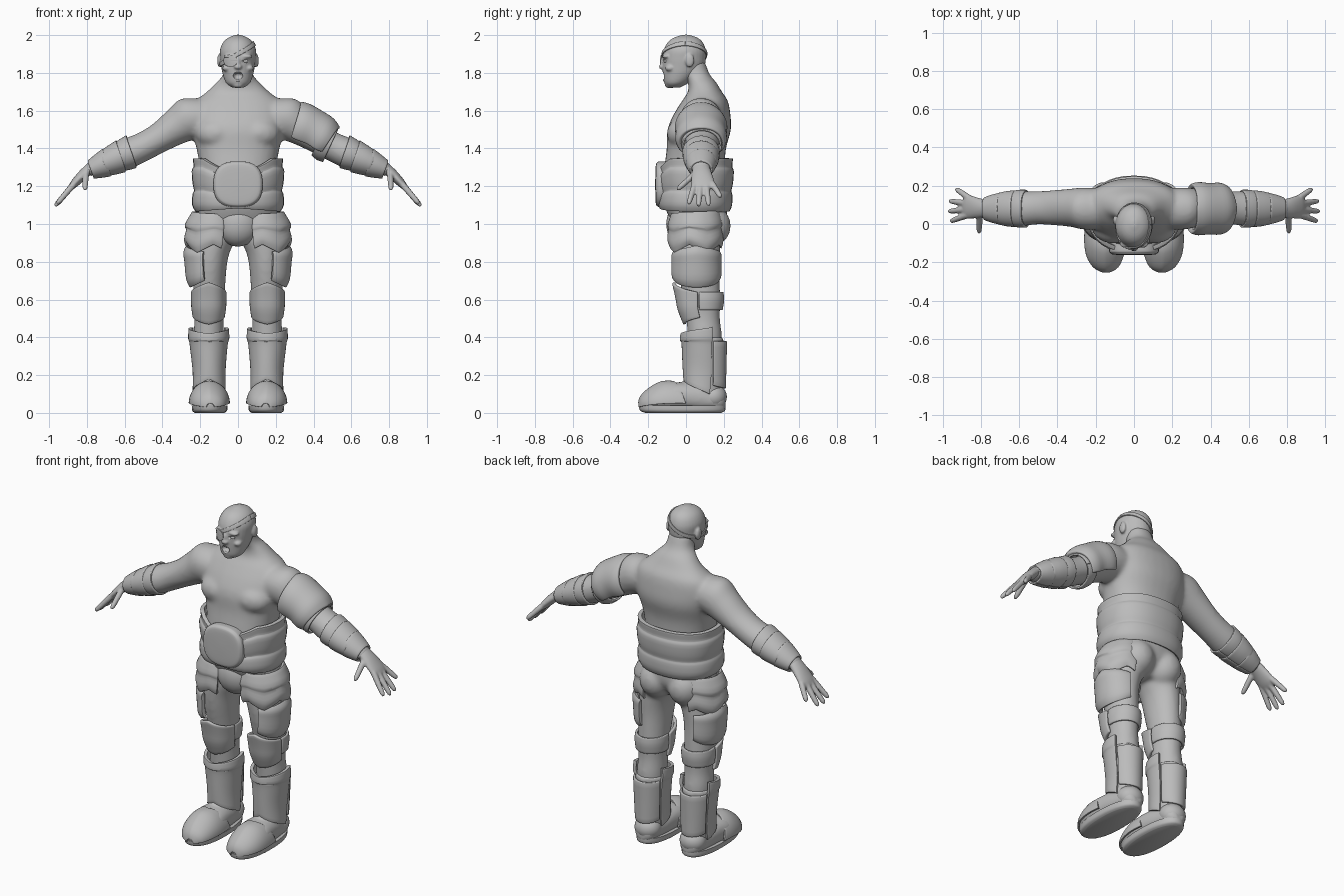
import bpy, bmesh
from math import sin, cos, pi, radians
from mathutils import Vector, Matrix

X, Y, Z = Vector((1, 0, 0)), Vector((0, 1, 0)), Vector((0, 0, 1))
ARM_V, ARM_W = Vector((.423, 0, .906)), Vector((.906, 0, -.423))
grey = bpy.data.materials.new("plain grey")
grey.diffuse_color = (.5, .5, .5, 1)


def spline(rings, m=4):
    """Smoothly interpolate (x, y, z, radius_u, radius_v) rings."""
    out, n = [], len(rings)
    for i in range(n - 1):
        p = [rings[min(max(i + k, 0), n - 1)] for k in (-1, 0, 1, 2)]
        for k in range(m):
            t = k / m
            out.append(tuple(b + .5 * t * (c - a + t * (2*a - 5*b + 4*c - d + t * (3*(b - c) + d - a)))
                             for a, b, c, d in zip(*p)))
    return out + [tuple(rings[-1])]


def ring_point(r, a, U, V, p=2.0):
    c, s = cos(a), sin(a)
    sp = lambda v: abs(v) ** (2 / p) * (1 if v > 0 else -1)
    return Vector(r[:3]) + U * max(r[3], .002) * sp(c) + V * max(r[4], .002) * sp(s)


def loft(bm, rings, U=X, V=Y, p=2.0, n=32):
    loops = [[bm.verts.new(ring_point(r, 2*pi*i/n, U, V, p)) for i in range(n)] for r in spline(rings)]
    for a, b in zip(loops, loops[1:]):
        for i in range(n):
            bm.faces.new((a[i], a[(i+1) % n], b[(i+1) % n], b[i]))
    bm.faces.new(loops[0])
    bm.faces.new(loops[-1])


def blob(bm, loc, size):
    bmesh.ops.create_icosphere(bm, subdivisions=3, radius=1,
                               matrix=Matrix.Translation(loc) @ Matrix.Diagonal((*size, 1)))


def finish(name, bm, mirror=False, voxel=0, smooth=0, thick=0):
    bmesh.ops.recalc_face_normals(bm, faces=bm.faces[:])
    me = bpy.data.meshes.new(name)
    bm.to_mesh(me)
    bm.free()
    me.materials.append(grey)
    ob = bpy.data.objects.new(name, me)
    bpy.context.collection.objects.link(ob)
    bpy.context.view_layer.objects.active = ob
    ob.select_set(True)
    bpy.ops.object.shade_smooth_by_angle(angle=radians(40))
    ob.select_set(False)
    if voxel:
        m = ob.modifiers.new("fuse", 'REMESH')
        m.mode, m.voxel_size, m.use_smooth_shade = 'VOXEL', voxel, True
        m = ob.modifiers.new("relax", 'SMOOTH')
        m.factor, m.iterations = .5, smooth
    if thick:
        m = ob.modifiers.new("thickness", 'SOLIDIFY')
        m.thickness, m.offset = thick, 0
        m = ob.modifiers.new("soft edge", 'BEVEL')
        m.width, m.segments, m.limit_method = thick * .3, 2, 'ANGLE'
    if mirror:
        ob.modifiers.new("other side", 'MIRROR').use_mirror_merge = False
    return ob


def grid(name, f, nu=32, nv=10, thick=.015, mirror=False):
    bm = bmesh.new()
    v = [[bm.verts.new(f(i / nu, j / nv)) for j in range(nv + 1)] for i in range(nu + 1)]
    for i in range(nu):
        for j in range(nv):
            bm.faces.new((v[i][j], v[i+1][j], v[i+1][j+1], v[i][j+1]))
    return finish(name, bm, mirror, thick=thick)


def shell(name, rings, a0, a1, low=lambda s: 0, high=lambda s: 0, U=X, V=Y, W=Z, p=2.0, thick=.018, mirror=True):
    """Curved armour plate over an arc, with shaped lower and upper edges."""
    rr = spline(rings, 3)
    def f(s, t):
        r = rr[round(t * (len(rr) - 1))]
        q = 2 * s - 1
        return ring_point(r, radians(a0 + (a1 - a0) * s), U, V, p) + W * (low(q) * (1 - t) + high(q) * t)
    return grid(name, f, 36, len(rr) - 1, thick, mirror)


# Body: torso, arms and legs fused
bm = bmesh.new()
loft(bm, [(0, .07, .91, .06, .07), (0, .07, 1.0, .19, .14), (0, .05, 1.1, .21, .165), (0, .04, 1.2, .215, .165),
          (0, .045, 1.3, .205, .16), (0, .055, 1.4, .22, .157), (0, .07, 1.5, .245, .168),
          (0, .085, 1.58, .25, .15), (0, .1, 1.65, .225, .122), (0, .1, 1.7, .165, .09),
          (0, .085, 1.75, .115, .075), (0, .055, 1.79, .08, .072), (0, .03, 1.86, .07, .07)], p=2.25)
for s in (1, -1):
    arm = [(.13, .08, 1.57, .1, .1), (.25, .08, 1.56, .11, .115), (.33, .085, 1.515, .1, .097),
           (.42, .085, 1.455, .092, .08), (.5, .085, 1.41, .087, .077), (.58, .08, 1.375, .09, .08),
           (.65, .08, 1.345, .08, .07), (.74, .08, 1.31, .062, .05), (.8, .08, 1.28, .045, .032)]
    loft(bm, [(s * r[0], *r[1:]) for r in arm], Y, Vector((s * .423, 0, .906)))
    leg = [(.11, .07, 1.03, .11, .14), (.125, .06, .92, .11, .125), (.143, .06, .84, .096, .12),
           (.15, .065, .75, .088, .112), (.153, .085, .6, .082, .097), (.153, .09, .5, .077, .09),
           (.155, .1, .4, .08, .09), (.152, .1, .25, .07, .08)]
    loft(bm, [(s * r[0], *r[1:]) for r in leg])
    blob(bm, (s * .095, .13, .99), (.1, .108, .11))
    blob(bm, (s * .11, -.01, 1.48), (.115, .092, .085))
finish("body", bm, voxel=.011, smooth=12)

# Hands
bm = bmesh.new()
loft(bm, [(.77, .08, 1.305, .043, .03), (.82, .085, 1.262, .054, .027), (.865, .09, 1.215, .062, .022),
          (.888, .09, 1.19, .052, .014)], Y, Vector((.745, 0, .667)))
for base, tip in (((.865, .138, 1.215), (.932, .185, 1.14)), ((.875, .108, 1.205), (.965, .12, 1.097)),
                  ((.875, .076, 1.205), (.97, .066, 1.093)), ((.87, .046, 1.21), (.96, .014, 1.105)),
                  ((.805, .05, 1.268), (.81, -.048, 1.18))):
    a, b = Vector(base), Vector(tip)
    d = (b - a).normalized()
    u = d.cross(Z).normalized()
    loft(bm, [(*a.lerp(b, t), r, r) for t, r in ((0, .017), (.35, .016), (.8, .014), (.95, .01), (1, .003))],
         u, d.cross(u), n=16)
finish("hand", bm, True, .006, 4)

# Head, with sockets and an open mouth cut in
head = [(0, -.062, 1.722, .03, .03), (0, -.052, 1.745, .062, .062), (0, -.03, 1.79, .08, .092),
        (0, -.014, 1.84, .09, .112), (0, -.01, 1.88, .095, .115), (0, -.007, 1.92, .096, .112),
        (0, -.004, 1.96, .08, .094), (0, -.002, 1.986, .052, .063), (0, 0, 2.002, .012, .016)]
bm = bmesh.new()
loft(bm, head)
blob(bm, (0, -.118, 1.853), (.013, .02, .035))
blob(bm, (0, -.124, 1.832), (.022, .02, .014))
blob(bm, (0, -.085, 1.738), (.032, .028, .02))
for s in (1, -1):
    blob(bm, (s * .04, -.104, 1.887), (.036, .022, .012))
    blob(bm, (s * .058, -.085, 1.825), (.025, .025, .018))
    blob(bm, (s * .098, .02, 1.865), (.012, .024, .036))
head_ob = finish("head", bm, voxel=.006, smooth=3)
bm = bmesh.new()
blob(bm, (0, -.125, 1.785), (.026, .03, .021))
for s in (1, -1):
    blob(bm, (s * .04, -.128, 1.862), (.021, .02, .01))
cutter = finish("face_cutter", bm)
cutter.hide_render = True
cutter.display_type = 'WIRE'
m = head_ob.modifiers.new("face hollows", 'BOOLEAN')
m.operation, m.object = 'DIFFERENCE', cutter
bm = bmesh.new()
blob(bm, (.04, -.104, 1.862), (.014, .014, .011))
finish("eye", bm, True)
bm = bmesh.new()
blob(bm, (0, -.108, 1.799), (.019, .01, .006))
finish("teeth", bm)
grid("lips", lambda s, t: Vector(((.029 + .007*cos(2*pi*t)) * cos(2*pi*s), -.115 + .007*sin(2*pi*t)
     + .012*abs(cos(2*pi*s)), 1.785 + (.024 + .007*cos(2*pi*t)) * sin(2*pi*s))), 32, 10, 0)

# Eye patch and its diagonal strap follow the skull
skull = spline(head, 6)
def skin(a, z, off):
    i = max(k for k, r in enumerate(skull[:-1]) if r[2] <= z)
    lo, hi = skull[i], skull[i + 1]
    t = (z - lo[2]) / (hi[2] - lo[2])
    r = [p + (q - p) * t for p, q in zip(lo, hi)]
    return ring_point((*r[:3], r[3] + off, r[4] + off), a, X, Y)
grid("patch_strap", lambda s, t: skin(2*pi*s, 1.9 + .055*cos(2*pi*s) + (t - .5) * .024, .003), 48, 3, .007)
grid("eye_patch", lambda s, t: skin(radians(-114) + .4*t*cos(2*pi*s), 1.864 + .032*t*sin(2*pi*s), .008), 32, 6, .008)

# Wide waist wrap, buckle and groin plate
shell("waist_wrap", [(0, .045, 1.07, .215, .175), (0, .047, 1.1, .232, .186), (0, .048, 1.15, .23, .186),
      (0, .049, 1.17, .222, .18), (0, .05, 1.21, .23, .188), (0, .05, 1.27, .234, .192), (0, .05, 1.29, .225, .184),
      (0, .05, 1.335, .228, .188)], -90, 270, lambda s: .02 * abs(s) ** 4,
      lambda s: .012 - .085 * max(0, (abs(s) - .72) / .28), p=2.3, thick=.022, mirror=False)
bm = bmesh.new()
loft(bm, [(0, -.08, 1.21, .125, .118), (0, -.135, 1.21, .13, .122), (0, -.15, 1.21, .125, .117),
          (0, -.16, 1.21, .105, .1), (0, -.163, 1.21, .02, .02)], X, Z, 2.6, 40)
finish("belt_buckle", bm)
bm = bmesh.new()
blob(bm, (0, -.015, 1.0), (.115, .09, .12))
finish("groin_plate", bm)

# Hip, thigh and knee armour
zig = lambda s: .045 * abs((s * 2.5) % 2 - 1) - .01
shell("hip_guard", [(.135, .05, .86, .125, .13), (.135, .05, .9, .142, .14), (.13, .05, .96, .135, .135),
      (.13, .05, .99, .142, .138), (.125, .05, 1.06, .11, .12)], -112, 85, zig, lambda s: .01 * s)
shell("thigh_guard", [(.15, .055, .67, .095, .115), (.152, .055, .71, .112, .125), (.153, .055, .8, .12, .125),
      (.153, .055, .85, .125, .125), (.15, .055, .88, .115, .12)], -75, 78, lambda s: .04 * s * s,
      lambda s: -.035 * abs(s), thick=.022)
shell("knee_guard", [(.155, .08, .47, .075, .085), (.155, .07, .54, .083, .105), (.155, .07, .6, .085, .118),
      (.155, .07, .67, .086, .135)], -178, -2, lambda s: .035 * abs(s), lambda s: .02 - .05 * abs(s), p=2.4)
shell("knee_strap", [(.155, .095, .545, .083, .092), (.155, .095, .6, .088, .1), (.155, .095, .64, .084, .096)],
      -15, 195, thick=.014)

# Boots: shaft and foot fused, then plates
bm = bmesh.new()
loft(bm, [(.152, .1, .05, .07, .085), (.152, .095, .16, .075, .1), (.155, .095, .28, .085, .1), (.155, .1, .4, .087, .1)])
loft(bm, [(.15, .21, .065, .03, .035), (.15, .18, .07, .062, .055), (.15, .08, .08, .08, .07), (.15, 0, .088, .09, .075),
          (.152, -.08, .083, .097, .073), (.152, -.16, .068, .088, .05), (.148, -.22, .05, .06, .032),
          (.146, -.247, .04, .025, .015)], X, Z, 2.3)
finish("boot", bm, True, .01, 5)
shell("shin_guard", [(.153, .085, .1, .078, .09), (.153, .09, .2, .078, .1), (.155, .09, .31, .088, .104),
      (.155, .09, .36, .094, .108), (.155, .09, .38, .1, .114), (.155, .09, .43, .098, .11)], -205, 25,
      lambda s: .08 * (1 - abs(s)), lambda s: .035 * abs(s) - .012)
shell("calf_guard", [(.153, .105, .13, .078, .1), (.154, .105, .25, .084, .102), (.155, .105, .38, .088, .106)],
      22, 158, lambda s: .015 * s * s, thick=.014)
shell("toe_cap", [(.152, .0, .05, .098, .115), (.152, -.08, .05, .104, .112), (.152, -.16, .045, .094, .083),
      (.148, -.22, .037, .064, .05), (.146, -.248, .03, .02, .02)], 0, 180, lambda s: .07 * (1 - abs(s)),
      U=X, V=Z, W=-Y, thick=.01)
bm = bmesh.new()
blob(bm, (.15, .145, .085), (.077, .072, .068))
finish("heel_guard", bm, True)
bm = bmesh.new()
loft(bm, [(.15, -.015, 0, .078, .2), (.15, -.018, .012, .092, .225), (.15, -.02, .04, .095, .23)], p=2.3)
finish("sole", bm, True)

# Shoulder guard on one arm only, and its strap
arm_axes = dict(U=Y, V=ARM_V, W=ARM_W)
shell("shoulder_guard", [(.28, .08, 1.535, .117, .112), (.32, .08, 1.52, .127, .118), (.385, .08, 1.49, .122, .112),
      (.44, .08, 1.455, .124, .11), (.475, .08, 1.43, .11, .09)], -35, 215, lambda s: .035 * abs(s),
      lambda s: .02 - .03 * abs(s), thick=.024, mirror=False, **arm_axes)
shell("shoulder_strap", [(.43, .084, 1.45, .1, .09), (.46, .084, 1.43, .104, .094), (.49, .084, 1.415, .1, .09)],
      0, 360, mirror=False, thick=.012, **arm_axes)

# Overlapping forearm bracers
for name, x0, x1, r0, r1 in (("bracer_upper", .575, .635, .093, .087), ("bracer_middle", .63, .715, .09, .076),
                             ("bracer_wrist", .705, .785, .078, .054)):
    zc = lambda x: 1.378 - (x - .575) * .44
    xm = (x0 + x1) / 2
    shell(name, [(x0, .08, zc(x0), r0, r0 * .9), (xm, .08, zc(xm), (r0 + r1) / 2 + .003, (r0 + r1) * .44),
                 (x1, .08, zc(x1), r1, r1 * .82)], -90, 270, lambda s: -.025 * (1 - abs(s)),
          lambda s: -.012 * (1 - abs(s)), thick=.012, **arm_axes)
